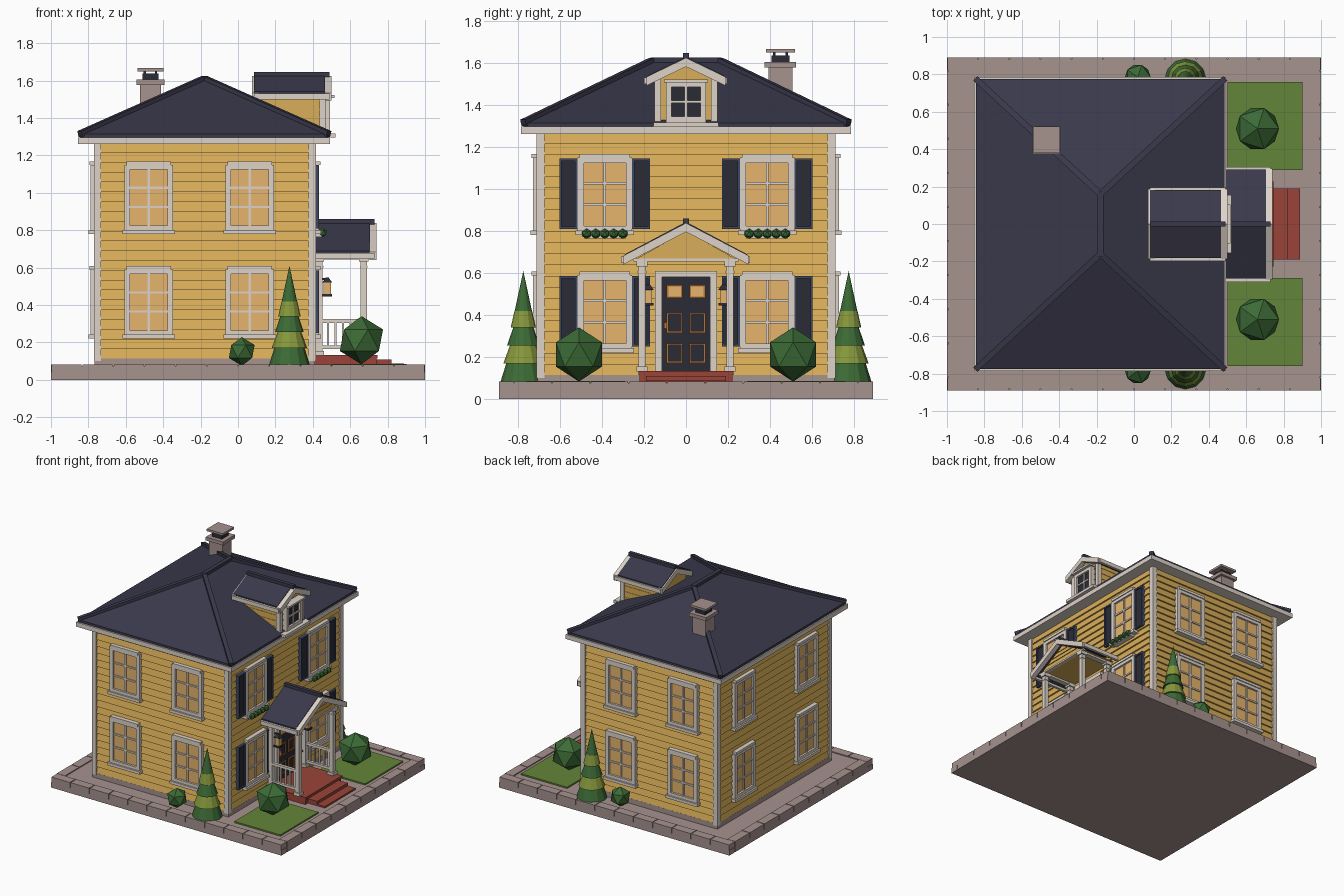
import bpy, bmesh
from mathutils import Vector, Matrix

if "Cube" in bpy.data.objects:
    bpy.data.objects.remove(bpy.data.objects["Cube"])

def mat(name, hexa):
    m = bpy.data.materials.new(name)
    c = [int(hexa[i:i + 2], 16) / 255 for i in (0, 2, 4)]
    m.diffuse_color = [((v + .055) / 1.055) ** 2.4 if v > .04 else v / 12.92 for v in c] + [1]
    m.use_nodes = True
    m.node_tree.nodes["Principled BSDF"].inputs["Base Color"].default_value = m.diffuse_color
    return m

WALL, TRIM, ROOF = mat("siding", "D9AE58"), mat("trim", "DDD3C9"), mat("roof", "3A394B")
STONE, BRICK, GLASS = mat("stone", "A6938F"), mat("brick", "9A4438"), mat("lit_glass", "E6B56C")
DARK, BLUE, WOOD = mat("dark", "2B2B36"), mat("shutter_blue", "3D4964"), mat("wood", "B87438")
GREEN, OLIVE, LAWN = mat("leaf", "3C6B36"), mat("leaf_light", "86983C"), mat("grass", "64853A")

def finish(name, bm, m):
    bmesh.ops.recalc_face_normals(bm, faces=bm.faces[:])
    me = bpy.data.meshes.new(name)
    bm.to_mesh(me)
    bm.free()
    me.materials.append(m)
    ob = bpy.data.objects.new(name, me)
    bpy.context.collection.objects.link(ob)
    return ob

def hull8(bm, low, high):
    """Closed solid between two four-point loops."""
    v = [bm.verts.new(p) for p in low + high]
    for f in [(3, 2, 1, 0), (4, 5, 6, 7)] + [(i, (i + 1) % 4, (i + 1) % 4 + 4, i + 4) for i in range(4)]:
        bm.faces.new([v[i] for i in f])

def rect(x0, x1, y0, y1, z):
    return [(x0, y0, z), (x1, y0, z), (x1, y1, z), (x0, y1, z)]

def boxes(name, m, items):
    bm = bmesh.new()
    for x0, x1, y0, y1, z0, z1 in items:
        hull8(bm, rect(x0, x1, y0, y1, z0), rect(x0, x1, y0, y1, z1))
    return finish(name, bm, m)

def prism(name, m, pts, x0, x1):
    """Extrude a (y, z) profile along x."""
    bm = bmesh.new()
    a, b = [[bm.verts.new((x, y, z)) for y, z in pts] for x in (x0, x1)]
    bm.faces.new(a), bm.faces.new(b)
    for i in range(len(pts)):
        j = (i + 1) % len(pts)
        bm.faces.new((a[i], a[j], b[j], b[i]))
    return finish(name, bm, m)

def bars(name, m, segs, w):
    bm = bmesh.new()
    for a, b in segs:
        a, b = Vector(a), Vector(b)
        s = (b - a).cross(Vector((0, 0, 1))).normalized() * w / 2
        u = s.cross(b - a).normalized() * w / 2
        hull8(bm, [a - s - u, a + s - u, a + s + u, a - s + u], [b - s - u, b + s - u, b + s + u, b - s + u])
    return finish(name, bm, m)

def balls(name, m, items):
    bm = bmesh.new()
    for c, r in items:
        bmesh.ops.create_icosphere(bm, subdivisions=1, radius=r, matrix=Matrix.Translation(c))
    return finish(name, bm, m)

X0, X1, Y = -.755, .40, .695          # wall planes

def on_wall(face, u0, u1, d0, d1, z0, z1):
    """Box given by wall position u, outward depth d and height z."""
    if face == "right": return (X1 + d0, X1 + d1, u0, u1, z0, z1)
    if face == "left": return (X0 - d1, X0 - d0, u0, u1, z0, z1)
    if face == "front": return (u0, u1, -Y - d1, -Y - d0, z0, z1)
    return (u0, u1, Y + d0, Y + d1, z0, z1)

# Plot: slab, edging stones, lawns
boxes("base_slab", STONE, [(-.993, .993, -.883, .883, 0, .075)])
edge, g = [], .003
for i in range(12):
    a = -1 + i / 6
    edge += [(a + g, a + 1 / 6 - g, s - .035, s + .035, .035, .083) for s in (-.855, .855)]
for i in range(9):
    a, w = -.82 + i * 1.64 / 9, 1.64 / 9
    edge += [(s - .035, s + .035, a + g, a + w - g, .035, .083) for s in (-.965, .965)]
edge += [(-1, 1, s - .033, s + .033, 0, .04) for s in (-.857, .857)]
edge += [(s - .033, s + .033, -.82, .82, 0, .04) for s in (-.967, .967)]
boxes("edging_stones", STONE, edge)
boxes("lawns", LAWN, [(.5, .9, .29, .76, .07, .086), (.5, .9, -.76, -.29, .07, .086)])

# Body: foundation, tapered clapboards, corner boards
boxes("foundation", STONE, [(X0 - .012, X1 + .012, -Y - .012, Y + .012, .07, .115)])
bm, n, z0, h = bmesh.new(), 22, .112, 1.155 / 22
for i in range(n):
    z, o = z0 + i * h, .012
    hull8(bm, rect(X0 - o, X1 + o, -Y - o, Y + o, z), rect(X0, X1, -Y, Y, z + h))
finish("clapboard_walls", bm, WALL)
boxes("corner_boards", TRIM, [(x - .019, x + .019, y - .019, y + .019, .1, 1.27)
                              for x in (X0 + .003, X1 - .003) for y in (-Y + .003, Y - .003)])

# Main hip roof
ex0, ex1, ey, ze, rx, ry, zr = -.845, .485, .775, 1.315, -.18, .16, 1.61
boxes("eaves_fascia", TRIM, [(ex0 - .01, ex1 + .008, -ey - .012, ey + .012, 1.262, 1.297)])
bm = bmesh.new()
hull8(bm, rect(ex0, ex1, -ey, ey, 1.29), rect(ex0, ex1, -ey, ey, ze))
c = [bm.verts.new(p) for p in rect(ex0, ex1, -ey, ey, ze)]
r0, r1 = bm.verts.new((rx, -ry, zr)), bm.verts.new((rx, ry, zr))
for f in ((c[0], c[1], r0), (c[1], c[2], r1, r0), (c[2], c[3], r1), (c[3], c[0], r0, r1), (c[3], c[2], c[1], c[0])):
    bm.faces.new(f)
finish("hip_roof", bm, ROOF)
bars("roof_ridge_caps", ROOF, [((rx, -ry - .01, zr), (rx, ry + .01, zr))] +
     [((x, s * ey, ze), (rx, s * ry, zr)) for x in (ex0, ex1) for s in (-1, 1)], .032)

# Chimney
cx, cy = -.468, .45
def col(w, a, b, dx=0, dy=0):
    return (cx + dx - w, cx + dx + w, cy + dy - w, cy + dy + w, a, b)
boxes("chimney", STONE, [col(.057, 1.36, 1.58), col(.075, 1.578, 1.605), col(.07, 1.65, 1.667)])
boxes("chimney_flue", DARK, [col(.042, 1.6, 1.637)] + [col(.006, 1.63, 1.652, s * .03, t * .03)
                                                       for s in (-1, 1) for t in (-1, 1)])

# Windows
def window(face, u, z, tag):
    P = lambda a, b, d0, d1, c, d: on_wall(face, u + a, u + b, d0, d1, z + c, z + d)
    boxes("glass_" + tag, GLASS, [P(-.105, .105, 0, .017, .03, .36)])
    boxes("window_frame_" + tag, TRIM, [
        P(-.13, -.1, 0, .033, .02, .365), P(.1, .13, 0, .033, .02, .365),
        P(-.13, .13, 0, .033, .345, .37), P(-.13, .13, 0, .033, .02, .045),
        P(-.14, .14, 0, .045, 0, .022), P(-.12, .12, 0, .04, .368, .388),
        P(-.007, .007, 0, .025, .03, .36),
        P(-.1, .1, 0, .025, .139, .151), P(-.1, .1, 0, .025, .241, .253)])

for level, z in (("lower", .22), ("upper", .78)):
    for face, centres in (("front", (-.477, .063)), ("back", (-.477, .063)),
                          ("left", (-.387, .387)), ("right", (-.387, .387))):
        for i, u in enumerate(centres):
            window(face, u, z, f"{face}_{level}_{i}")

# Shutters and flower boxes on the entrance face
frames, panels = [], []
for z in (.22, .78):
    for u in (-.387, .387):
        for s in (-1, 1):
            q = u + s * .173
            P = lambda a, b, d, c, e: on_wall("right", q + a, q + b, 0, d, z + c, z + e)
            panels.append(P(-.04, .04, .022, .035, .36))
            frames += [P(-.043, -.032, .03, .03, .365), P(.032, .043, .03, .03, .365),
                       P(-.043, .043, .03, .03, .042), P(-.043, .043, .03, .353, .365)]
boxes("shutter_panels", DARK, panels)
boxes("shutter_frames", BLUE, frames)
boxes("flower_boxes", TRIM, [on_wall("right", u - .1, u + .1, 0, .05, .765, .785) for u in (-.387, .387)])
balls("flower_box_plants", GREEN, [((X1 + .052, u + k * .043, .787), .025)
                                   for u in (-.387, .387) for k in range(-2, 3)])

# Gabled roofs shared by the porch and the dormer
def chevron(half, ze, zr, t):
    return [(-half, ze), (0, zr), (half, ze), (half, ze - t), (0, zr - t), (-half, ze - t)]

def gable_roof(tag, x0, x1, half, ze, zr, ends):
    prism(tag + "_roof", ROOF, chevron(half - .005, ze + .006, zr + .006, .025), x0 + .01, x1 - .034)
    for i, x in enumerate(ends):
        prism(f"{tag}_bargeboard_{i}", TRIM, chevron(half, ze, zr, .042), x, x + .036)
    boxes(tag + "_eave_rails", TRIM, [(x0 + .01, x1 - .01, s * half - .012, s * half + .008, ze - .035, ze - .004)
                                      for s in (-1, 1)])
    bars(tag + "_ridge_cap", ROOF, [((x0 + .01, 0, zr + .008), (x1 - .01, 0, zr + .008))], .028)

gable_roof("porch", .40, .74, .297, .683, .838, (.704,))
gable_roof("dormer", .075, .5, .187, 1.535, 1.625, (.075, .464))

# Dormer body, trim and window
prism("dormer_body", WALL, [(-.14, 1.29), (.14, 1.29), (.14, 1.52), (0, 1.60), (-.14, 1.52)], .1, .455)
boxes("dormer_clapboards", WALL, [(.2, .462, -.143, .143, 1.31 + i * .045, 1.314 + i * .045) for i in range(5)])
boxes("dormer_trim", TRIM, [(.435, .47, s * .135 - .015, s * .135 + .015, 1.3, 1.535) for s in (-1, 1)] + [
    (.43, .52, -.155, .155, 1.297, 1.318), (.45, .492, -.095, -.07, 1.315, 1.515), (.45, .492, .07, .095, 1.315, 1.515),
    (.45, .492, -.095, .095, 1.485, 1.515), (.45, .492, -.095, .095, 1.315, 1.345), (.45, .515, -.105, .105, 1.508, 1.522),
    (.45, .485, -.006, .006, 1.33, 1.5), (.45, .485, -.08, .08, 1.41, 1.422)])
boxes("dormer_glass", DARK, [(.45, .476, -.075, .075, 1.34, 1.49)])

# Porch: pediment, posts, railings, brick steps
prism("porch_pediment", WALL, [(-.25, .66), (.25, .66), (0, .80)], .4, .69)
prism("porch_pediment_boards", TRIM, [(-.25, .655), (.25, .655), (.25, .668), (-.25, .668)], .672, .697)
boxes("porch_pediment_lines", WALL, [(.68, .696, -w, w, z, z + .004) for w, z in ((.17, .7), (.11, .73), (.06, .76))])
posts = []
for s in (-1, 1):
    for x in (.435, .672):
        for w, a, b in ((.017, .13, .66), (.026, .13, .155), (.026, .632, .658), (.021, .6, .61)):
            posts.append((x - w, x + w, s * .21 - w, s * .21 + w, a, b))
    posts.append((.41, .69, s * .21 - .02, s * .21 + .02, .645, .672))
boxes("porch_posts", TRIM, posts)
rails = []
for s in (-1, 1):
    rails += [(.44, .67, s * .21 - .011, s * .21 + .011, z, z + .02) for z in (.165, .305)]
    rails += [(.475 + i * .04, .487 + i * .04, s * .21 - .006, s * .21 + .006, .17, .31) for i in range(5)]
boxes("porch_railings", TRIM, rails)
boxes("brick_steps", BRICK, [(.4, .74, -.222, .222, .002, .115), (.4, .747, -.226, .226, .115, .134),
                             (.73, .82, -.19, .19, .002, .11), (.8, .887, -.19, .19, .002, .088)])

# Front door with lights and outlined panels
boxes("door_frame", TRIM, [on_wall("right", *b) for b in (
    (-.147, -.115, 0, .04, .13, .59), (.115, .147, 0, .04, .13, .59), (-.147, .147, 0, .045, .58, .61))])
boxes("door", DARK, [on_wall("right", -.118, .118, 0, .025, .13, .582)])
lights, borders = [], []
for s in (-1, 1):
    lights.append(on_wall("right", s * .054 - .03, s * .054 + .03, 0, .031, .483, .54))
    for a, b in ((.48, .543), (.315, .41), (.172, .265)):
        u0, u1 = s * .054 - .038, s * .054 + .038
        borders += [on_wall("right", *q, 0, .033, *r) for q, r in (
            ((u0, u0 + .008), (a, b)), ((u1 - .008, u1), (a, b)), ((u0, u1), (a, a + .008)), ((u0, u1), (b - .008, b)))]
borders.append(on_wall("right", -.105, -.093, 0, .05, .335, .365))
boxes("door_lights", GLASS, lights)
boxes("door_panel_outlines", WOOD, borders)

# Wall lanterns
boxes("lantern_glass", GLASS, [(.458, .496, s * .18 - .018, s * .18 + .018, .458, .522) for s in (-1, 1)])
boxes("lantern_metal", DARK, [b for s in (-1, 1) for b in (
    (.452, .502, s * .18 - .024, s * .18 + .024, .445, .458), (.4, .48, s * .18 - .006, s * .18 + .006, .535, .545))])
bm = bmesh.new()
for s in (-1, 1):
    hull8(bm, rect(.45, .504, s * .18 - .026, s * .18 + .026, .52), rect(.47, .484, s * .18 - .007, s * .18 + .007, .548))
finish("lantern_caps", bm, DARK)

# Planting: faceted shrubs and tiered conifers
balls("shrubs", GREEN, [((.66, s * .51, .212), .129) for s in (-1, 1)])
balls("small_shrubs", GREEN, [((.02, s * .785, .152), .077) for s in (-1, 1)])
TIERS = [(.078, .11, .18, .078), (.17, .095, .265, .06), (.255, .077, .35, .045), (.34, .06, .42, .042), (.415, .042, .61, 0)]
for i, (a, ra, b, rb) in enumerate(TIERS):
    bm = bmesh.new()
    for s in (-1, 1):
        bmesh.ops.create_cone(bm, cap_ends=True, segments=12, radius1=ra, radius2=rb, depth=b - a,
                              matrix=Matrix.Translation((.275, s * .775, (a + b) / 2)))
    finish(f"conifer_tier_{i}", bm, OLIVE if i % 2 else GREEN)
